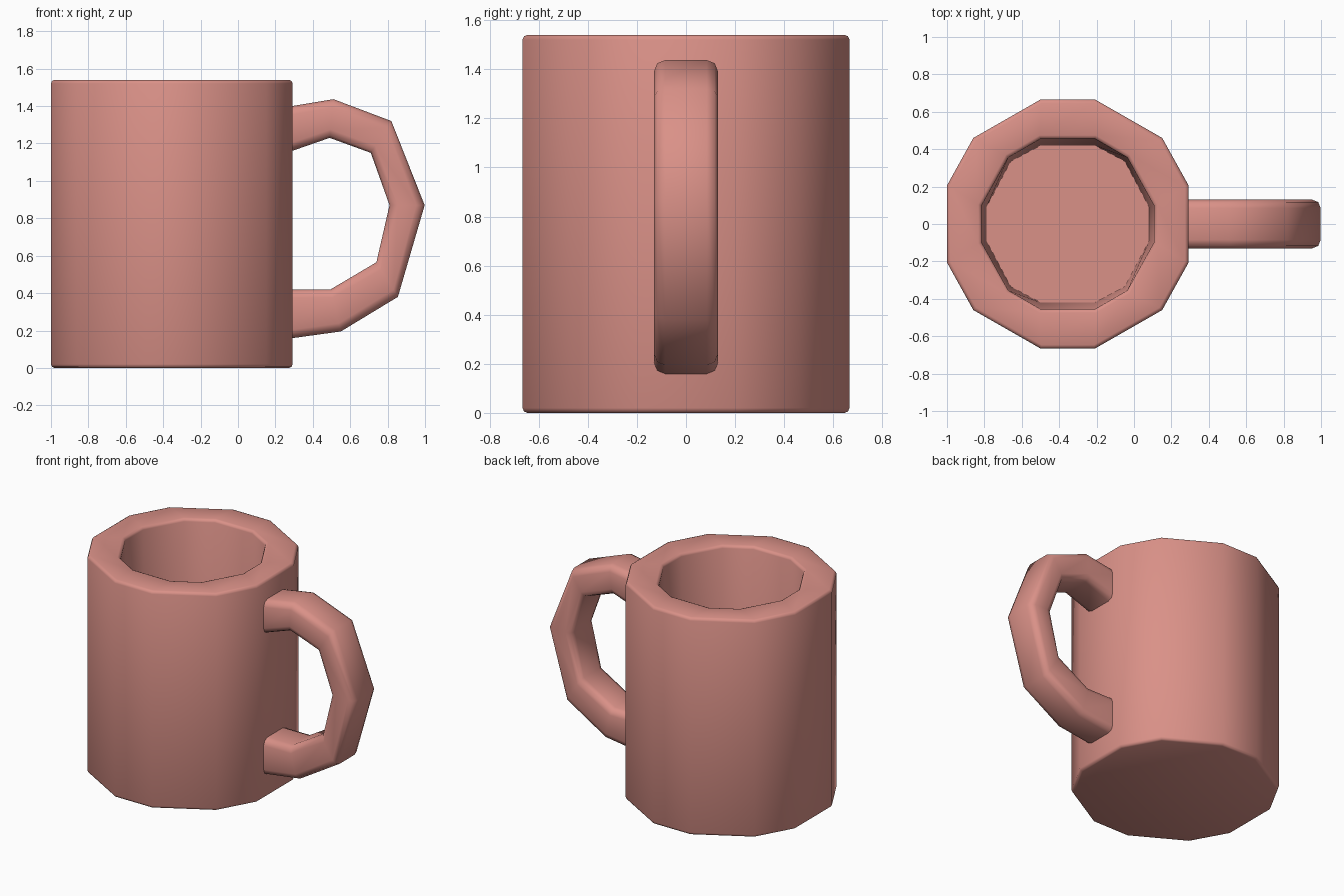
import bpy, bmesh

if "Cube" in bpy.data.objects:
    bpy.data.objects.remove(bpy.data.objects["Cube"])

# One flat colour
mat = bpy.data.materials.new("salmon_ceramic")
mat.diffuse_color = (0.70, 0.283, 0.245, 1)
mat.use_nodes = True
mat.node_tree.nodes["Principled BSDF"].inputs["Base Color"].default_value = mat.diffuse_color

CX = -0.354


def ring12(quarter):
    """Mirror three first-quadrant points into a 12-sided ring."""
    q = list(quarter)
    pts = q + [(-x, y) for x, y in reversed(q)]
    pts += [(-x, -y) for x, y in q] + [(x, -y) for x, y in reversed(q)]
    return pts


def inset(quarter, d):
    """Move ring points towards (d>0) or away from the axis."""
    return [(x * (1 - d / (x * x + y * y) ** .5), y * (1 - d / (x * x + y * y) ** .5))
            for x, y in quarter]


def loft(name, rings):
    """Skin consecutive rings and cap both ends."""
    bm = bmesh.new()
    loops = [[bm.verts.new(p) for p in r] for r in rings]
    n = len(loops[0])
    for a, b in zip(loops, loops[1:]):
        for i in range(n):
            j = (i + 1) % n
            bm.faces.new((a[i], a[j], b[j], b[i]))
    bm.faces.new(loops[0][::-1])
    bm.faces.new(loops[-1])
    bmesh.ops.recalc_face_normals(bm, faces=bm.faces)
    me = bpy.data.meshes.new(name)
    bm.to_mesh(me)
    bm.free()
    me.materials.append(mat)
    ob = bpy.data.objects.new(name, me)
    bpy.context.collection.objects.link(ob)
    bpy.ops.object.select_all(action='DESELECT')
    ob.select_set(True)
    bpy.context.view_layer.objects.active = ob
    bpy.ops.object.shade_smooth_by_angle(angle=0.96)
    return ob


# Mug body: outer wall, bevelled rim, tapered cavity, floor
outer = [(0.646, 0.206), (0.505, 0.46), (0.145, 0.666)]
inner = [(0.46, 0.1), (0.318, 0.355), (0.145, 0.455)]
floor = [(0.435, 0.09), (0.305, 0.335), (0.145, 0.42)]
levels = [(inset(outer, 0.02), 0.0), (inset(outer, 0.006), 0.006), (outer, 0.02),
          (outer, 1.52), (inset(outer, 0.006), 1.534), (inset(outer, 0.02), 1.54),
          (inset(inner, -0.02), 1.54), (inset(inner, -0.006), 1.534), (inner, 1.52),
          (floor, 0.2)]
loft("mug_body", [[(CX + x, y, z) for x, y in ring12(q)] for q, z in levels])

# Handle: outer and inner side profile, with a bevelled rectangular section
out_path = [(0.26, 1.395), (0.51, 1.437), (0.82, 1.32), (0.998, 0.87),
            (0.855, 0.38), (0.55, 0.195), (0.26, 0.155)]
in_path = [(0.26, 1.15), (0.49, 1.23), (0.71, 1.15), (0.81, 0.87),
           (0.74, 0.565), (0.495, 0.42), (0.26, 0.42)]
W, C = 0.13, 0.045
rings = []
for (ox, oz), (ix, iz) in zip(out_path, in_path):
    length = ((ox - ix) ** 2 + (oz - iz) ** 2) ** .5
    c = C / length
    m = c * 0.29
    half = [(W - C, 0), (W - C * 0.29, m), (W, c),
            (W, 1 - c), (W - C * 0.29, 1 - m), (W - C, 1)]
    section = half + [(-y, t) for y, t in reversed(half)]
    rings.append([(ox + (ix - ox) * t, y, oz + (iz - oz) * t) for y, t in section])
loft("handle", rings)
